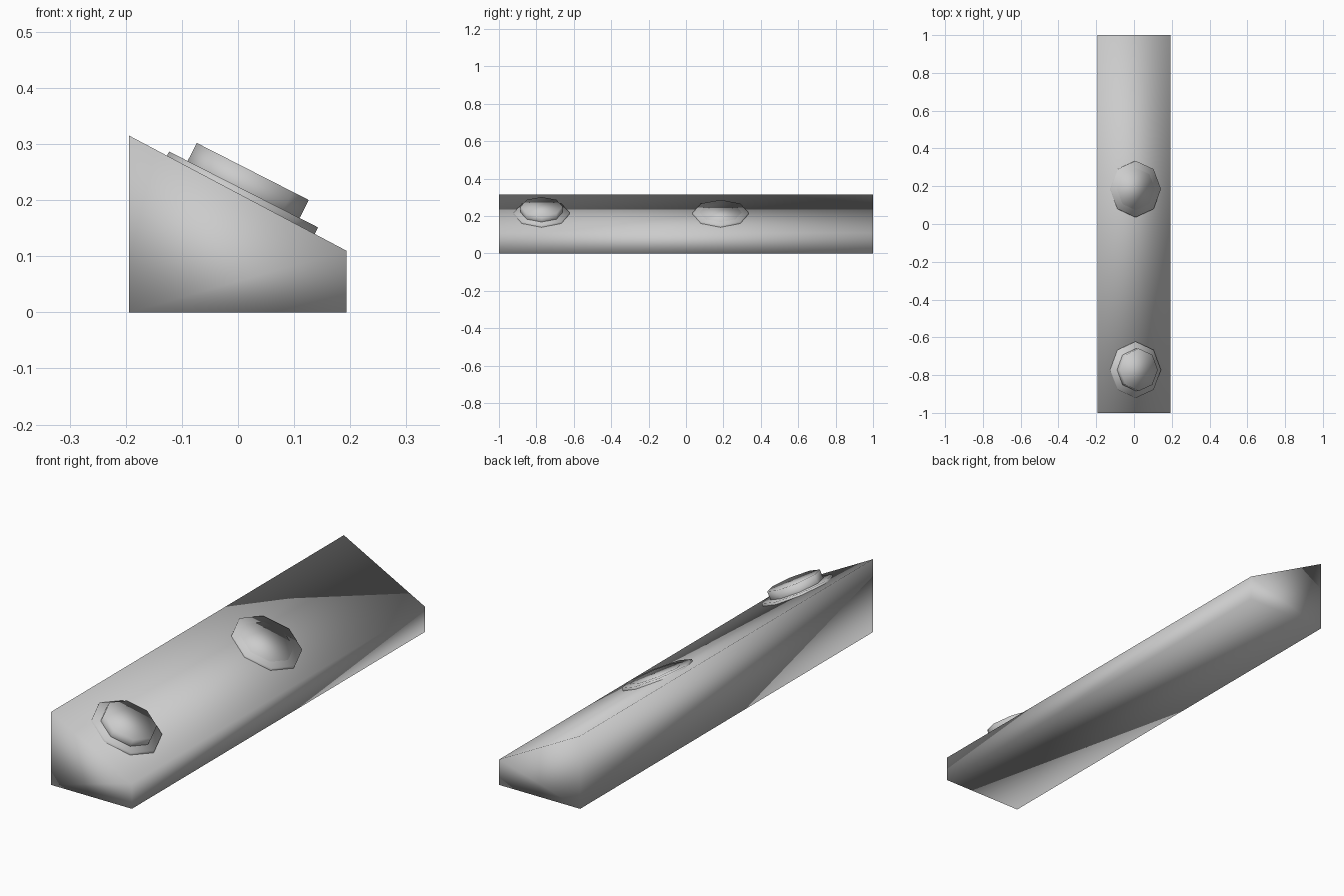
import bpy, bmesh
from math import radians, sin, cos
from mathutils import Vector, Matrix

if "Cube" in bpy.data.objects:
    bpy.data.objects.remove(bpy.data.objects["Cube"])

TILT = radians(27)
NORMAL = Vector((sin(TILT), 0, cos(TILT)))


def finish(name, bm, smooth):
    bmesh.ops.recalc_face_normals(bm, faces=bm.faces)
    for f in bm.faces:
        f.smooth = smooth
    mesh = bpy.data.meshes.new(name)
    bm.to_mesh(mesh)
    bm.free()
    obj = bpy.data.objects.new(name, mesh)
    bpy.context.collection.objects.link(obj)
    return obj


def octagon(name, y, radius, low, high):
    """Eight-sided disc on the slope; low/high are heights along its normal."""
    bm = bmesh.new()
    bmesh.ops.create_cone(bm, cap_ends=True, segments=8, radius1=radius,
                          radius2=radius, depth=high - low)
    # corners on the axes, lying in the slope
    centre = Vector((0.01, y, 0.219)) + NORMAL * (low + high) / 2
    bm.transform(Matrix.Translation(centre) @ Matrix.Rotation(TILT, 4, 'Y'))
    return finish(name, bm, True)


# Sloped housing: profile extruded along y
bm = bmesh.new()
profile = [(-0.194, 0), (0.193, 0), (0.193, 0.11), (-0.194, 0.315)]
face = bm.faces.new([bm.verts.new((x, -1, z)) for x, z in profile])
ext = bmesh.ops.extrude_face_region(bm, geom=[face], use_keep_orig=True)
bmesh.ops.translate(bm, vec=(0, 2, 0),
                    verts=[v for v in ext['geom'] if isinstance(v, bmesh.types.BMVert)])
finish("housing", bm, True)

# Two buttons on collars: the front one raised, the other pressed in
for label, y, height in (("raised", -0.772, 0.036), ("pressed", 0.185, 0.002)):
    octagon(label + "_button_collar", y, 0.149, -0.03, 0.0)
    octagon(label + "_button", y, 0.112, -0.025, height)
